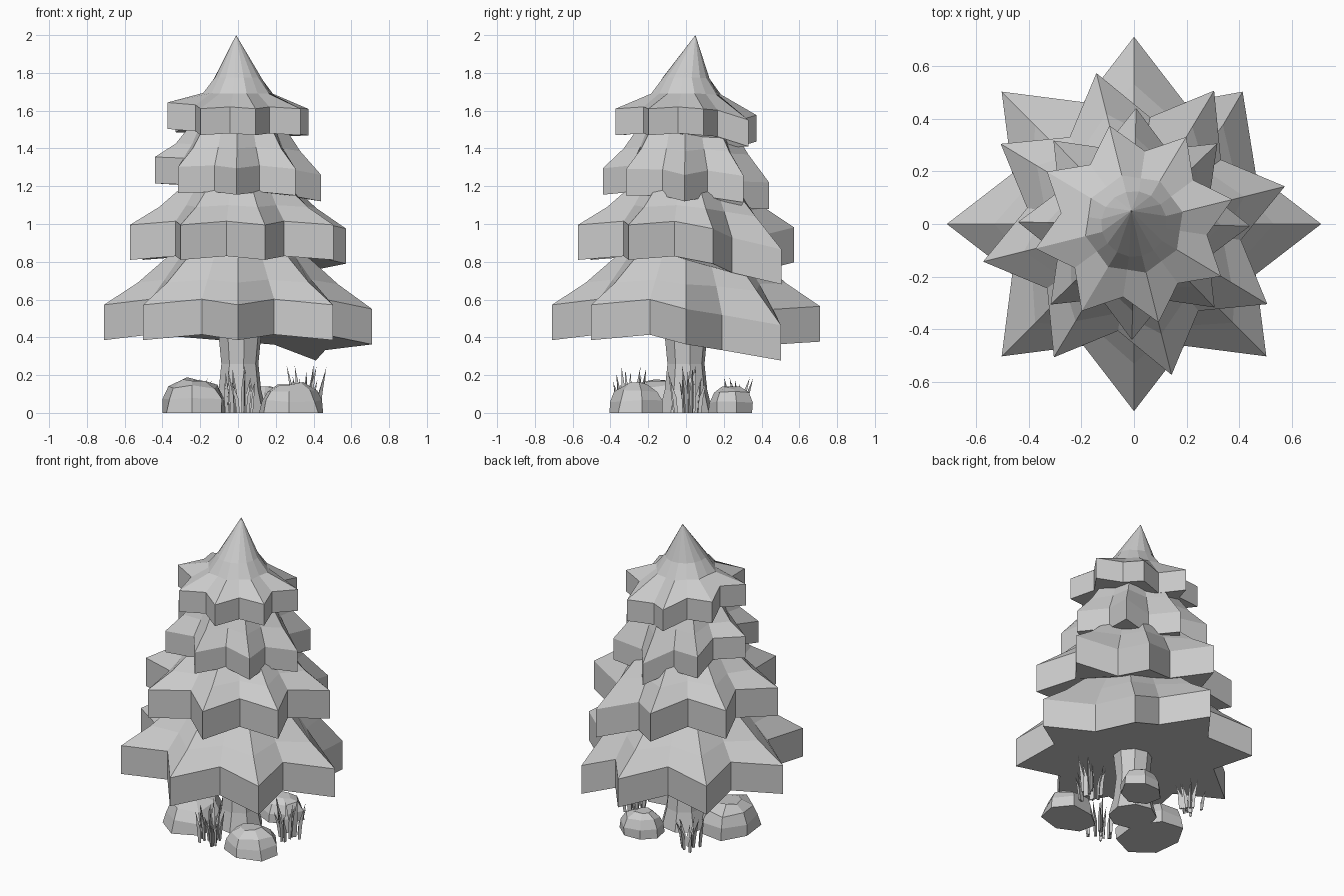
import bpy, bmesh, random
from math import sin, cos, pi, radians
from mathutils import Vector

if "Cube" in bpy.data.objects:
    bpy.data.objects.remove(bpy.data.objects["Cube"])

random.seed(4)


def make_object(name, bm):
    bmesh.ops.recalc_face_normals(bm, faces=bm.faces)
    mesh = bpy.data.meshes.new(name)
    bm.to_mesh(mesh)
    bm.free()
    ob = bpy.data.objects.new(name, mesh)
    bpy.context.collection.objects.link(ob)
    return ob


def loft(bm, rings, tip=None):
    """Skin a stack of closed rings, capping the bottom and top (or a tip)."""
    loops = [[bm.verts.new(p) for p in ring] for ring in rings]
    n = len(loops[0])
    for a, b in zip(loops, loops[1:]):
        for i in range(n):
            j = (i + 1) % n
            bm.faces.new((a[i], a[j], b[j], b[i]))
    bm.faces.new(loops[0][::-1])
    if tip:
        t = bm.verts.new(tip)
        for i in range(n):
            bm.faces.new((loops[-1][i], loops[-1][(i + 1) % n], t))
    else:
        bm.faces.new(loops[-1])


def tier(name, rows, turn, bends, lift, tip=None, pull=None):
    """Eight-pointed star skirt. rows: (point radius, valley radius, z).
    bends: (direction in degrees, height change of the branch tips there).
    pull: (corner index, x shift) for one bent branch tip."""
    rings = []
    rim = rows[0][0]
    for point, valley, z in rows:
        ring = []
        for i in range(16):
            a = radians(turn) + i * pi / 8
            r = valley if i % 2 else point
            dz = lift * (i % 2) * (point - valley) / (rim - rows[0][1])
            for direction, amount in bends:
                c = max(0, cos(a - radians(direction)))
                dz += amount * c ** 6 * (point / rim) ** 3
            dx = pull[1] * (point / rim) ** 3 if pull and pull[0] == i else 0
            ring.append((r * cos(a) + dx, r * sin(a), z + dz))
        rings.append(ring)
    bm = bmesh.new()
    loft(bm, rings, tip)
    return make_object(name, bm)


# foliage tiers, bottom to top
tier("foliage_bottom",
     [(.71, .50, .385), (.71, .50, .572), (.53, .42, .69), (.38, .33, .82), (.25, .25, .95)],
     0, [(40, -.11)], .03, pull=(2, -.09))
tier("foliage_lower_middle",
     [(.59, .41, .81), (.59, .41, .995), (.43, .34, 1.09), (.30, .27, 1.20), (.20, .20, 1.30)],
     14, [(57, -.13)], .02)
tier("foliage_upper_middle",
     [(.44, .31, 1.155), (.44, .31, 1.295), (.33, .26, 1.40), (.26, .22, 1.50), (.15, .15, 1.58)],
     -1, [(75, -.09), (0, -.035), (180, .06)], .015)
tier("foliage_top",
     [(.385, .28, 1.47), (.385, .28, 1.61), (.19, .175, 1.69), (.125, .125, 1.775)],
     14, [(75, -.075), (180, .04)], .01, (-.01, .05, 2.0))

# trunk, flared at the foot
bm = bmesh.new()
loft(bm, [[(.01 + r * cos(k * pi / 4 + .2), r * sin(k * pi / 4 + .2), z) for k in range(8)]
          for r, z in ((.145, 0), (.115, .12), (.10, .26), (.12, .46))])
make_object("trunk", bm)


# rocks: flat-based boulders with uneven tops
def rock(name, x, y, rx, ry, h, sides=7):
    bm = bmesh.new()
    wobble = [random.uniform(.85, 1.08) for _ in range(sides)]
    rings = []
    for s, t in ((1, 0), (.95, .42), (.78, .8), (.4, 1)):
        ring = []
        for k in range(sides):
            a = 2 * pi * k / sides + .2
            w = s * wobble[k] * random.uniform(.94, 1.04)
            z = h * t * random.uniform(.86, 1.02)
            ring.append((x + rx * w * cos(a), y + ry * w * sin(a), z))
        rings.append(ring)
    loft(bm, rings)
    return make_object(name, bm)


rock("rock_left", -.24, -.115, .195, .24, .185)
rock("rock_front_right", .275, -.26, .19, .15, .16)
rock("rock_back_right", .145, .24, .145, .135, .14)


# grass tufts: thin three-sided bent blades
def grass(name, x, y, spread, height, count):
    bm = bmesh.new()
    for _ in range(count):
        ang = random.uniform(0, 2 * pi)
        d = spread * random.uniform(.2, 1)
        base = Vector((x + d * cos(ang), y + d * sin(ang), 0))
        h = height * random.uniform(.6, 1)
        lean = Vector((cos(ang), sin(ang), 0)) * random.uniform(.01, .05)
        rings = []
        for w, t in ((.010, 0), (.013, .45)):
            c = base + lean * t * t + Vector((0, 0, h * t))
            rings.append([c + Vector((w * cos(ang + k * 2 * pi / 3),
                                      w * sin(ang + k * 2 * pi / 3), 0)) for k in range(3)])
        loft(bm, rings, base + lean + Vector((0, 0, h)))
    return make_object(name, bm)


grass("grass_front", .02, -.3, .08, .26, 14)
grass("grass_right", .35, .02, .08, .26, 14)
grass("grass_back", -.2, .28, .08, .19, 12)
